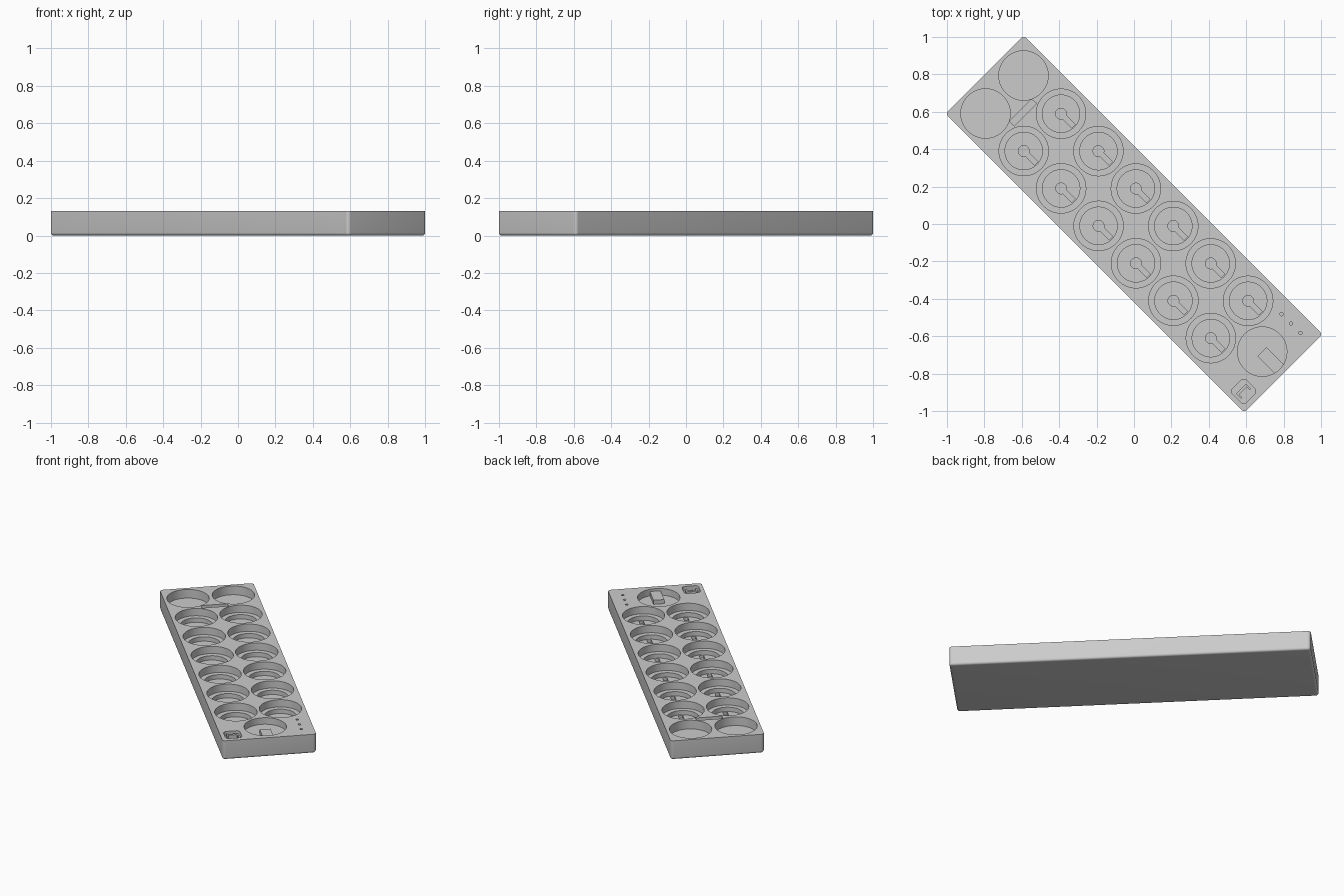
import bpy, bmesh, math
from mathutils import Matrix

cube = bpy.data.objects.get("Cube")
if cube:
    bpy.data.objects.remove(cube)

LENGTH, WIDTH, TOP = 2.26, 0.592, 0.13
TURN = Matrix.Rotation(-math.pi / 4, 4, 'Z')   # tray lies diagonally

grey = bpy.data.materials.new("plain grey")
grey.use_nodes = True
tone = (0.6, 0.6, 0.6, 1)
grey.diffuse_color = tone
grey.node_tree.nodes["Principled BSDF"].inputs["Base Color"].default_value = tone


# Flat outlines
def circle(u, v, radius, sides=64):
    return [(u + radius * math.cos(math.tau * i / sides),
             v + radius * math.sin(math.tau * i / sides)) for i in range(sides)]


def rectangle(u, v, size_u, size_v):
    a, b = size_u / 2, size_v / 2
    return [(u - a, v - b), (u + a, v - b), (u + a, v + b), (u - a, v + b)]


def rounded(u, v, size_u, size_v, radius, steps=6):
    points = []
    for k, (su, sv) in enumerate([(1, 1), (-1, 1), (-1, -1), (1, -1)]):
        for i in range(steps + 1):
            angle = math.pi / 2 * (k + i / steps)
            points.append((u + su * (size_u / 2 - radius) + radius * math.cos(angle),
                           v + sv * (size_v / 2 - radius) + radius * math.sin(angle)))
    return points


def keyhole(u, v, radius, half_width, reach, steps=28):
    start = math.asin(half_width / radius)
    sweep = math.tau - 2 * start
    arc = [(u + radius * math.cos(start + sweep * i / steps),
            v + radius * math.sin(start + sweep * i / steps)) for i in range(steps + 1)]
    return arc + [(u + reach, v - half_width), (u + reach, v + half_width)]


# Surface builders
def ring(bm, points, z):
    return [bm.verts.new((u, v, z)) for u, v in points]


def loft(bm, low, high):
    count = len(low)
    for i in range(count):
        j = (i + 1) % count
        bm.faces.new((low[i], low[j], high[j], high[i]))


def fill_between(bm, rings):
    edges = []
    for loop in rings:
        for a, b in zip(loop, loop[1:] + loop[:1]):
            edges.append(bm.edges.get((a, b)) or bm.edges.new((a, b)))
    bmesh.ops.triangle_fill(bm, use_beauty=False, edges=edges, normal=(0, 0, 1))


def pocket(bm, points, depth):
    rim, floor = ring(bm, points, TOP), ring(bm, points, TOP - depth)
    loft(bm, floor, rim)
    bm.faces.new(floor)
    return rim


def stepped_well(bm, u, v):
    rim, ledge = [ring(bm, circle(u, v, 0.132), z) for z in (TOP, TOP - 0.05)]
    inner, floor = [ring(bm, circle(u, v, 0.1), z) for z in (TOP - 0.05, TOP - 0.08)]
    for upper, lower in ((rim, ledge), (ledge, inner), (inner, floor)):
        loft(bm, lower, upper)
    slot = keyhole(u, v, 0.029, 0.014, 0.094)
    slot_rim, slot_floor = [ring(bm, slot, z) for z in (TOP - 0.08, TOP - 0.1)]
    loft(bm, slot_floor, slot_rim)
    fill_between(bm, [floor, slot_rim])
    fill_between(bm, [slot_floor])
    return rim


def add_block(bm, points, low, high):
    base, lid = ring(bm, points, low), ring(bm, points, high)
    loft(bm, base, lid)
    bm.faces.new(base)
    bm.faces.new(lid)


def make_object(name, bm):
    bmesh.ops.recalc_face_normals(bm, faces=bm.faces[:])
    mesh = bpy.data.meshes.new(name)
    bm.to_mesh(mesh)
    bm.free()
    mesh.materials.append(grey)
    obj = bpy.data.objects.new(name, mesh)
    obj.matrix_world = TURN
    bpy.context.collection.objects.link(obj)
    return obj


# Tray shell: rounded upright corners and rounded bottom rim
bm = bmesh.new()
FILLET, STEPS = 0.015, 5
shell = []
for i in range(STEPS + 1):
    angle = math.pi / 2 * i / STEPS
    inset = FILLET * (1 - math.sin(angle))
    shell.append(ring(bm, rounded(0, 0, LENGTH - 2 * inset, WIDTH - 2 * inset, 0.02 - inset),
                      FILLET * (1 - math.cos(angle))))
shell.append(ring(bm, rounded(0, 0, LENGTH, WIDTH, 0.02), TOP))
for low, high in zip(shell, shell[1:]):
    loft(bm, low, high)
bm.faces.new(shell[0])

# Two rows of stepped wells
rims = [shell[-1]]
for i in range(6):
    for side in (-1, 1):
        rims.append(stepped_well(bm, -0.693 + 0.283 * i, side * 0.141))

# Plain end wells, dial recess, switch recess, label slot, lamp holes
for side in (-1, 1):
    rims.append(pocket(bm, circle(-0.979, side * 0.1435, 0.132), 0.06))
rims.append(pocket(bm, circle(0.967, 0.002, 0.132), 0.045))
rims.append(pocket(bm, rounded(1.047, -0.218, 0.104, 0.104, 0.022), 0.03))
rims.append(pocket(bm, rectangle(-0.841, 0.003, 0.036, 0.172), 0.025))
for i in range(3):
    rims.append(pocket(bm, circle(0.899 + 0.071 * i, 0.217, 0.009, 24), 0.02))
fill_between(bm, rims)
tray = make_object("tray", bm)

# Connector block in the round recess
bm = bmesh.new()
add_block(bm, rectangle(1.033, 0.001, 0.132, 0.068), TOP - 0.047, TOP - 0.017)
make_object("connector_block", bm)

# Bracket inside the square switch recess
bm = bmesh.new()
add_block(bm, rectangle(1.035, -0.218, 0.016, 0.076), TOP - 0.032, TOP - 0.004)
for side in (-1, 1):
    add_block(bm, rectangle(1.054, -0.218 + side * 0.033, 0.022, 0.01),
              TOP - 0.032, TOP - 0.004)
make_object("switch_bracket", bm)

bpy.ops.object.select_all(action='DESELECT')
tray.select_set(True)
bpy.context.view_layer.objects.active = tray
bpy.ops.object.shade_smooth_by_angle(angle=math.radians(30))
